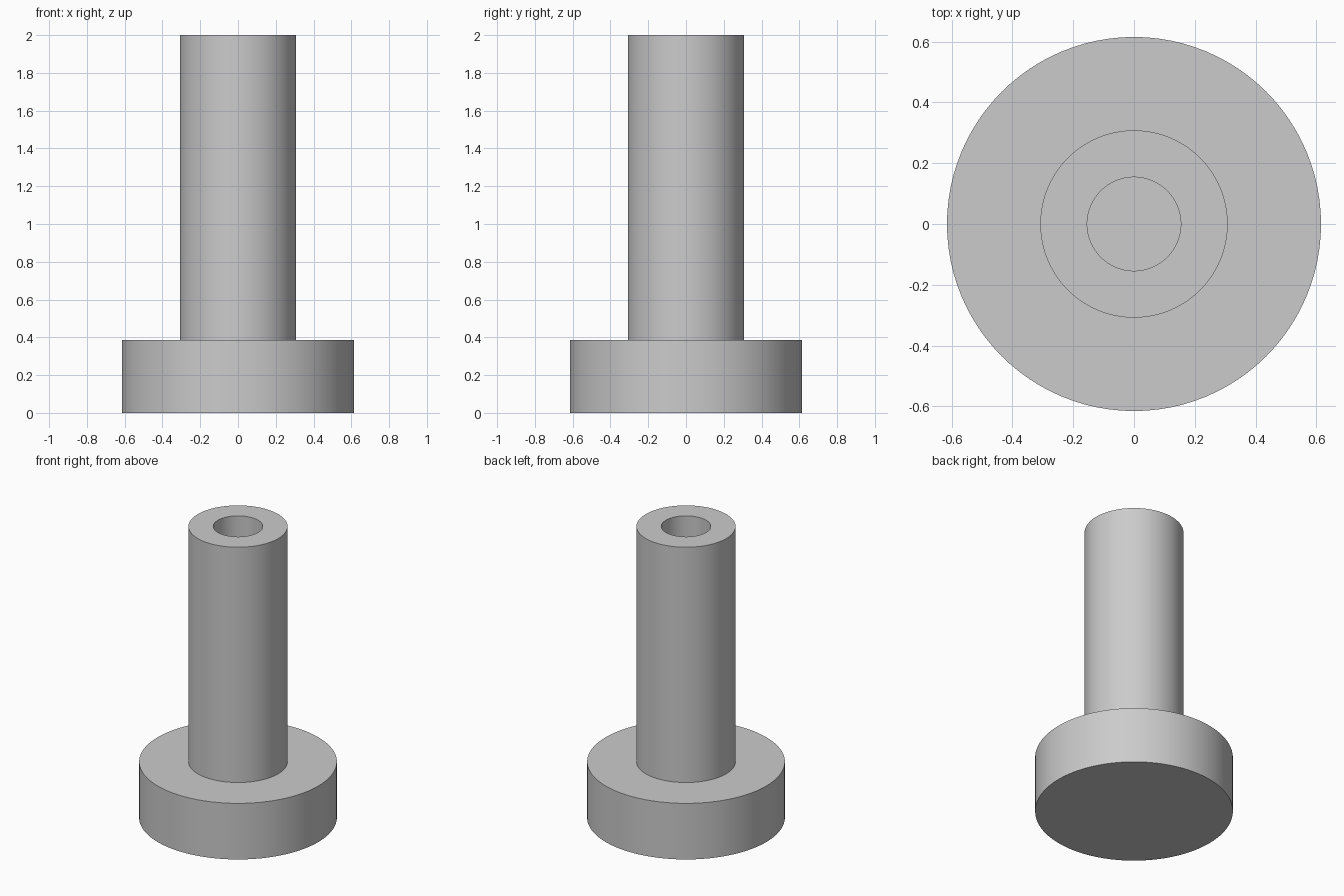
import bpy, bmesh, math

default = bpy.data.objects.get("Cube")
if default:
    bpy.data.objects.remove(default, do_unlink=True)

SEGMENTS = 96
BASE_R, SHAFT_R, BORE_R = 0.615, 0.308, 0.154
BASE_TOP, HEIGHT = 0.385, 2.0

grey = bpy.data.materials.new("plain grey")
grey.use_nodes = True
colour = (0.6, 0.6, 0.6, 1)
grey.diffuse_color = colour
grey.node_tree.nodes["Principled BSDF"].inputs["Base Color"].default_value = colour

# Flanged sleeve with a blind bore: one closed half-section turned about z
profile = [(0, 0), (BASE_R, 0), (BASE_R, BASE_TOP), (SHAFT_R, BASE_TOP),
           (SHAFT_R, HEIGHT), (BORE_R, HEIGHT), (BORE_R, BASE_TOP), (0, BASE_TOP)]

bm = bmesh.new()
verts = [bm.verts.new((r, 0, z)) for r, z in profile]
edges = [bm.edges.new(pair) for pair in zip(verts, verts[1:])]
bmesh.ops.spin(bm, geom=verts + edges, cent=(0, 0, 0), axis=(0, 0, 1),
               angle=math.tau, steps=SEGMENTS, use_merge=True)
bmesh.ops.remove_doubles(bm, verts=bm.verts[:], dist=0.0001)
bmesh.ops.recalc_face_normals(bm, faces=bm.faces[:])
mesh = bpy.data.meshes.new("flanged_sleeve")
bm.to_mesh(mesh)
bm.free()

sleeve = bpy.data.objects.new("flanged_sleeve", mesh)
bpy.context.collection.objects.link(sleeve)
mesh.materials.append(grey)

# Smooth walls, crisp rims
bpy.ops.object.select_all(action='DESELECT')
sleeve.select_set(True)
bpy.context.view_layer.objects.active = sleeve
bpy.ops.object.shade_smooth_by_angle(angle=math.radians(30))
